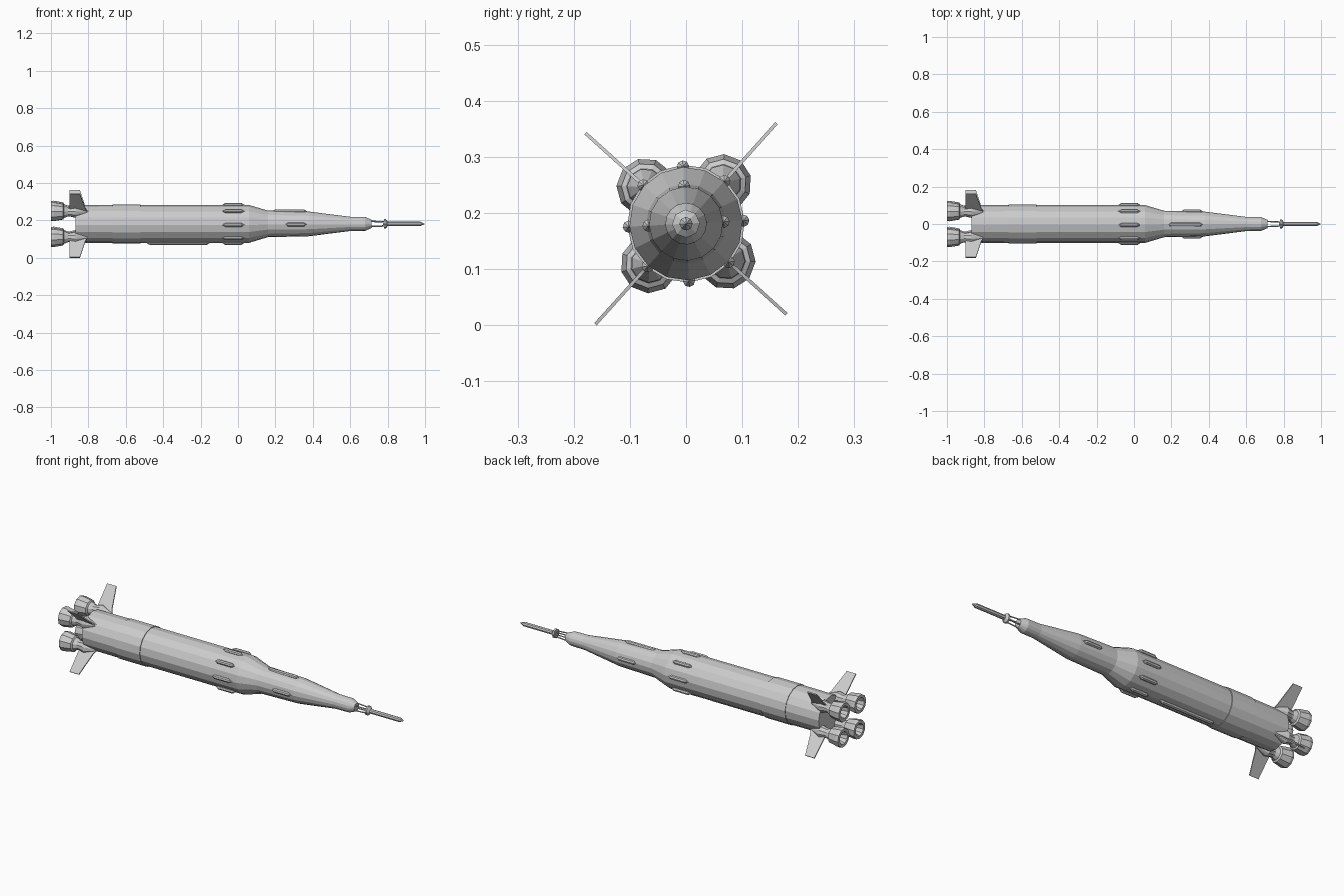
import bpy, bmesh, math
from mathutils import Vector, Matrix

cube = bpy.data.objects.get("Cube")
if cube:
    bpy.data.objects.remove(cube, do_unlink=True)

AXIS_Z = 0.181
TWIST = math.radians(3)          # whole rocket is rolled slightly
QUARTERS = [math.radians(45 + 90 * i) + TWIST for i in range(4)]

grey = bpy.data.materials.new("light grey paint")
grey.use_nodes = True
COLOUR = (0.6, 0.6, 0.6, 1)
grey.diffuse_color = COLOUR
grey.node_tree.nodes["Principled BSDF"].inputs["Base Color"].default_value = COLOUR


def around(x, r, angle):
    """Point at a distance r from the long axis."""
    return Vector((x, r * math.cos(angle), AXIS_Z + r * math.sin(angle)))


def finish(name, bm):
    bmesh.ops.remove_doubles(bm, verts=bm.verts, dist=1e-5)
    bmesh.ops.recalc_face_normals(bm, faces=bm.faces)
    mesh = bpy.data.meshes.new(name)
    bm.to_mesh(mesh)
    bm.free()
    mesh.materials.append(grey)
    ob = bpy.data.objects.new(name, mesh)
    bpy.context.collection.objects.link(ob)
    return ob


def lathe(name, profile, sides, offset=0.0, angle=0.0):
    """Revolve (x, radius) points round a line parallel to the long axis."""
    bm = bmesh.new()
    centre = around(0, offset, angle)
    rings = []
    for x, r in profile:
        ring = []
        for i in range(sides):
            a = 2 * math.pi * i / sides + angle + TWIST
            ring.append(bm.verts.new(centre + Vector((x, r * math.cos(a), r * math.sin(a)))))
        rings.append(ring)
    for a, b in zip(rings, rings[1:]):
        for i in range(sides):
            j = (i + 1) % sides
            bm.faces.new((a[i], a[j], b[j], b[i]))
    return finish(name, bm)


def pod(name, start, end, offset, angle, r=0.011):
    """Slim fairing with pointed ends, half sunk in the hull."""
    taper = 0.018
    lathe(name, [(start, 0), (start + taper, r), (end - taper, r), (end, 0)], 8, offset, angle)


def strut(name, p, q, r):
    bm = bmesh.new()
    d = q - p
    turn = d.to_track_quat('Z', 'Y').to_matrix().to_4x4()
    bmesh.ops.create_cone(bm, cap_ends=True, segments=6, radius1=r, radius2=r, depth=d.length,
                          matrix=Matrix.Translation((p + q) / 2) @ turn)
    finish(name, bm)


# Hull, from tail to nose cone
lathe("hull", [(-0.87, 0), (-0.87, 0.101), (-0.67, 0.102), (-0.67, 0.105), (-0.52, 0.105),
               (-0.52, 0.101), (0.06, 0.101), (0.16, 0.071), (0.38, 0.066), (0.6, 0.038),
               (0.68, 0.037), (0.715, 0.022), (0.715, 0)], 16)

# Escape tower on the nose
lathe("tower_rod", [(0.775, 0), (0.775, 0.012), (0.975, 0.012), (1.0, 0)], 8)
lathe("tower_skirt", [(0.78, 0), (0.78, 0.025), (0.79, 0.025), (0.80, 0.012)], 8)
for a in QUARTERS:
    strut("tower_strut", around(0.705, 0.02, a), around(0.785, 0.015, a), 0.0035)

# Engines, their cone fairings and the fins
for a in QUARTERS:
    lathe("engine", [(-0.86, 0), (-0.86, 0.026), (-0.91, 0.026), (-0.93, 0.034), (-0.935, 0.043),
                     (-0.985, 0.052), (-1.0, 0.050), (-1.0, 0.034), (-0.95, 0.022), (-0.95, 0)],
          10, 0.097, a)
    lathe("engine_fairing", [(-0.79, 0), (-0.87, 0.033), (-0.90, 0.026), (-0.90, 0)], 10, 0.097, a)

    bm = bmesh.new()
    side = Vector((0, -math.sin(a), math.cos(a))) * 0.003
    outline = [(-0.87, 0.09), (-0.80, 0.09), (-0.815, 0.12), (-0.845, 0.241), (-0.9, 0.241), (-0.9, 0.125)]
    front = [bm.verts.new(around(x, r, a) + side) for x, r in outline]
    back = [bm.verts.new(around(x, r, a) - side) for x, r in outline]
    bm.faces.new(front)
    bm.faces.new(back[::-1])
    for i in range(len(outline)):
        j = (i + 1) % len(outline)
        bm.faces.new((front[i], front[j], back[j], back[i]))
    finish("fin", bm)

# Pods round the shoulder, on the upper stage, and the belly duct
for i in range(8):
    pod("shoulder_pod", -0.085, 0.035, 0.102, math.radians(45 * i) + TWIST)
pod("upper_top_pod", 0.18, 0.37, 0.067, math.radians(90) + TWIST)
for deg in (0, 180):
    pod("upper_side_pod", 0.25, 0.37, 0.067, math.radians(deg) + TWIST)
pod("belly_duct", -0.49, -0.15, 0.102, math.radians(270) + TWIST)
